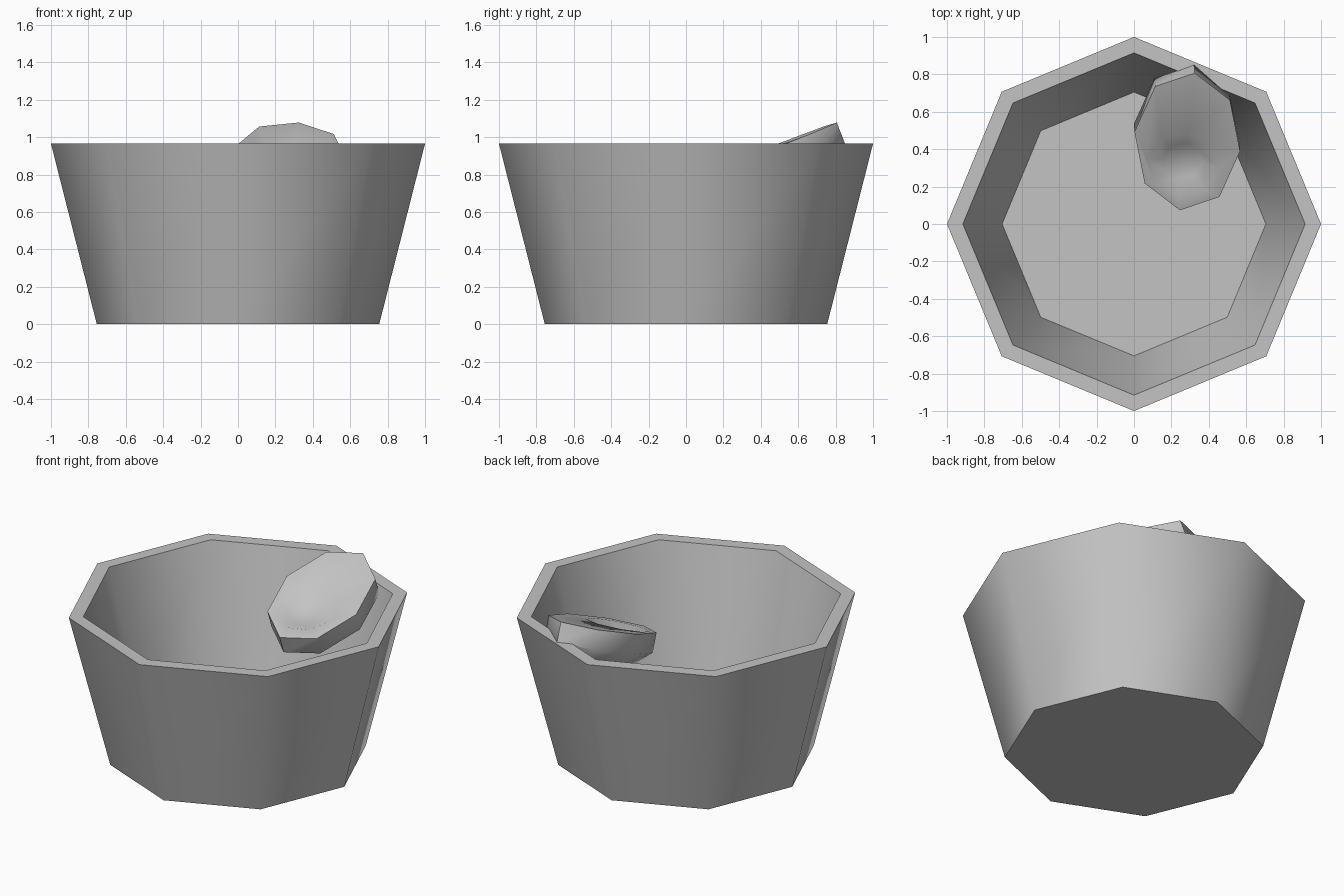
import bpy, bmesh, math
from mathutils import Vector

cube = bpy.data.objects.get("Cube")
if cube:
    bpy.data.objects.remove(cube)

grey = bpy.data.materials.new("plain_grey")
grey.use_nodes = True
colour = (0.55, 0.55, 0.55, 1)
grey.diffuse_color = colour
grey.node_tree.nodes["Principled BSDF"].inputs["Base Color"].default_value = colour

SIDES = 8


def loft(name, rings, smooth_angle):
    """Skin a list of equal rings and cap both ends."""
    bm = bmesh.new()
    loops = [[bm.verts.new(p) for p in ring] for ring in rings]
    for a, b in zip(loops, loops[1:]):
        for i in range(SIDES):
            j = (i + 1) % SIDES
            bm.faces.new((a[i], a[j], b[j], b[i]))
    bm.faces.new(loops[0][::-1])
    bm.faces.new(loops[-1])
    bmesh.ops.recalc_face_normals(bm, faces=bm.faces)
    mesh = bpy.data.meshes.new(name)
    bm.to_mesh(mesh)
    bm.free()
    mesh.materials.append(grey)
    obj = bpy.data.objects.new(name, mesh)
    bpy.context.collection.objects.link(obj)
    bpy.ops.object.select_all(action='DESELECT')
    obj.select_set(True)
    bpy.context.view_layer.objects.active = obj
    bpy.ops.object.shade_smooth_by_angle(angle=math.radians(smooth_angle))
    return obj


def ring(cx, cy, rx, ry, start):
    """Points of a flat octagon stretched along x and y."""
    angles = [math.radians(start) + math.tau * i / SIDES for i in range(SIDES)]
    return [(cx + rx * math.cos(a), cy + ry * math.sin(a)) for a in angles]


# Tub: outer wall, rim, inner wall and floor
tub_profile = [(0.755, 0), (1.0, 0.965), (0.915, 0.965), (0.705, 0.12)]
loft("tub", [[(x, y, z) for x, y in ring(0, 0, r, r, 0)] for r, z in tub_profile], 60)

# Scoop: tilted thick oval with a shallow dish, leaning on the rim
normal = Vector((0.03, -0.39, 1)).normalized()


def tilted(cx, cy, rx, ry, depth):
    return [Vector((x, y, 1.075 + 0.39 * (y - 0.8) - 0.03 * (x - 0.34))) - normal * depth
            for x, y in ring(cx, cy, rx, ry, 82)]


scoop_rings = [
    tilted(0.285, 0.44, 0.15, 0.2, 0.25),
    tilted(0.285, 0.44, 0.285, 0.37, 0.12),
    tilted(0.285, 0.44, 0.285, 0.37, 0),
    tilted(0.26, 0.32, 0.195, 0.168, 0),
    tilted(0.26, 0.32, 0.11, 0.095, 0.05),
]
loft("scoop", scoop_rings, 50)
